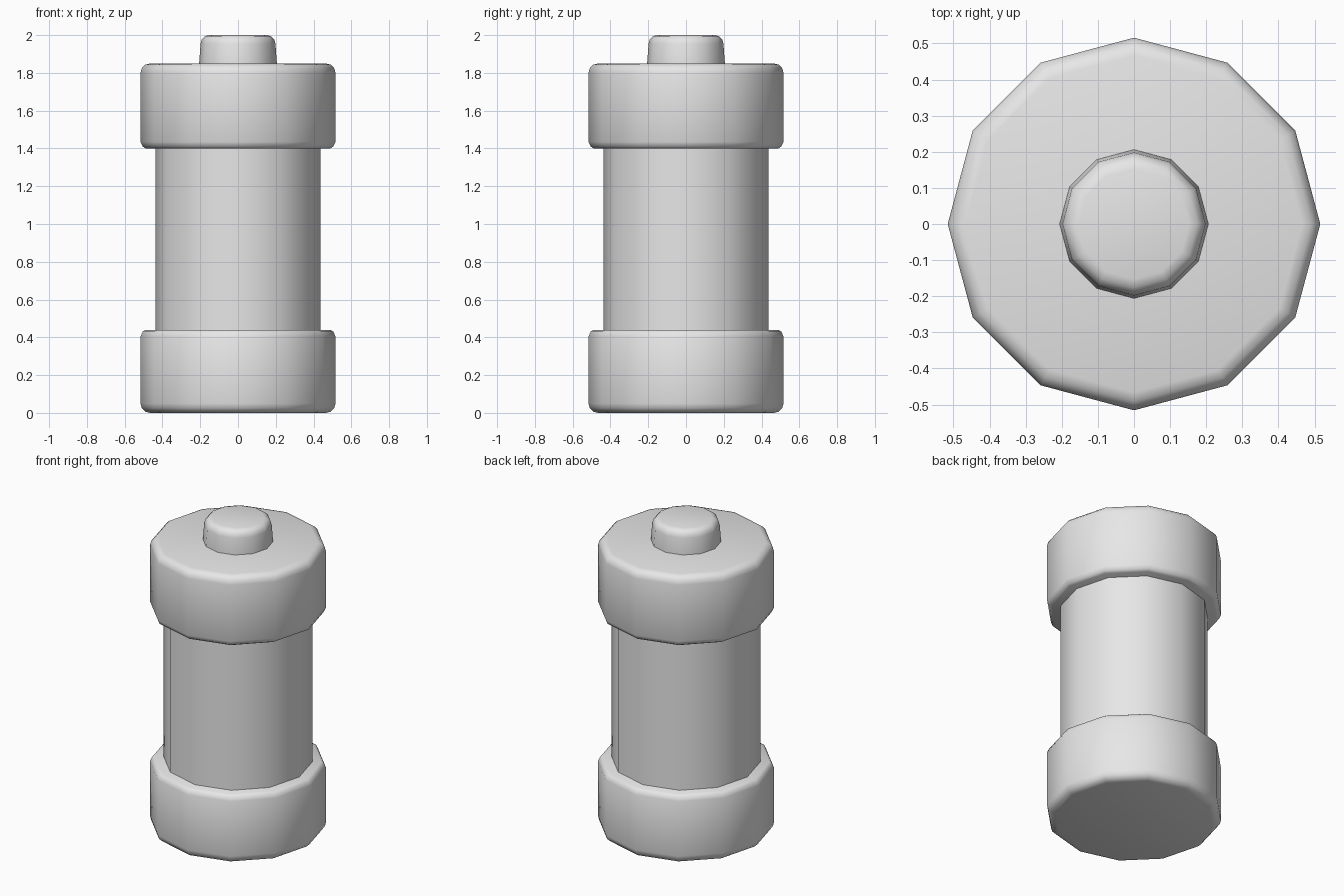
import bpy, bmesh, math

SIDES = 12

cube = bpy.data.objects.get("Cube")
if cube:
    bpy.data.objects.remove(cube, do_unlink=True)

# Single plain grey
grey = bpy.data.materials.new("light_grey")
grey.use_nodes = True
colour = (0.8, 0.8, 0.8, 1)
grey.diffuse_color = colour
grey.node_tree.nodes["Principled BSDF"].inputs["Base Color"].default_value = colour


def lathe(name, profile):
    """Closed twelve-sided turned part from (radius, height) pairs, bottom to top."""
    bm = bmesh.new()
    rings = []
    for r, z in profile:
        angles = [2 * math.pi * i / SIDES for i in range(SIDES)]
        rings.append([bm.verts.new((r * math.cos(a), r * math.sin(a), z)) for a in angles])
    for low, high in zip(rings, rings[1:]):
        for i in range(SIDES):
            j = (i + 1) % SIDES
            bm.faces.new((low[i], low[j], high[j], high[i]))
    bm.faces.new(rings[0][::-1])
    bm.faces.new(rings[-1])
    mesh = bpy.data.meshes.new(name)
    bm.to_mesh(mesh)
    bm.free()
    mesh.materials.append(grey)
    obj = bpy.data.objects.new(name, mesh)
    bpy.context.collection.objects.link(obj)
    bpy.ops.object.select_all(action='DESELECT')
    obj.select_set(True)
    bpy.context.view_layer.objects.active = obj
    bpy.ops.object.shade_smooth_by_angle(angle=math.radians(40))
    return obj


def rounded(radius, z, size, up):
    """Quarter-round corner, running towards the end face at height z."""
    points = []
    for k in range(4):
        a = math.pi / 2 * k / 3
        points.append((radius - size * (1 - math.cos(a)), z - up * size * (1 - math.sin(a))))
    return points


# Main barrel between the caps
lathe("barrel", [(0.437, 0.40), (0.437, 1.44)])

# End caps: soft outer rim, small chamfer on the inner rim
lathe("bottom_cap", rounded(0.516, 0, 0.05, -1)[::-1]
      + [(0.516, 0.405), (0.505, 0.43), (0.488, 0.44)])
lathe("top_cap", [(0.488, 1.40), (0.505, 1.41), (0.516, 1.435)]
      + rounded(0.516, 1.85, 0.05, 1))

# Raised terminal, slightly tapered with a rounded top
lathe("terminal_knob", [(0.206, 1.83), (0.206, 1.85)] + rounded(0.198, 2.0, 0.045, 1))
